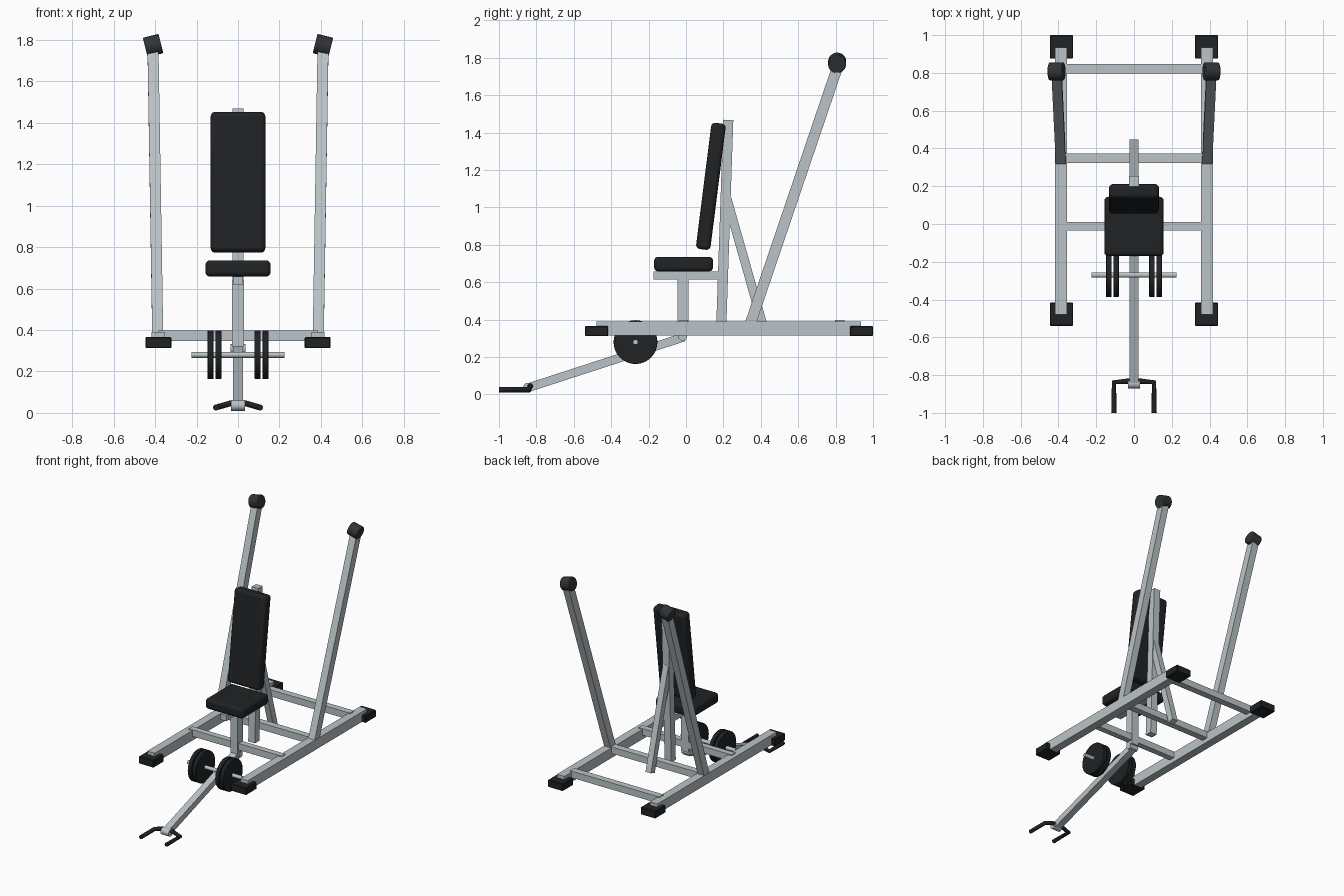
import bpy, bmesh, math
from mathutils import Vector, Matrix

if "Cube" in bpy.data.objects:
    bpy.data.objects.remove(bpy.data.objects["Cube"])


def material(name, rgb):
    m = bpy.data.materials.new(name)
    m.diffuse_color = (*rgb, 1)
    m.use_nodes = True
    m.node_tree.nodes["Principled BSDF"].inputs["Base Color"].default_value = m.diffuse_color
    return m


STEEL = material("steel", (0.50, 0.55, 0.57))
BLACK = material("black", (0.014, 0.016, 0.018))
DARK = material("dark_grip", (0.03, 0.033, 0.037))


def make(name, bm, mat, matrix, bevel=0.0, segs=1, smooth=False):
    me = bpy.data.meshes.new(name)
    bm.to_mesh(me)
    bm.free()
    me.materials.append(mat)
    ob = bpy.data.objects.new(name, me)
    ob.matrix_world = matrix
    bpy.context.collection.objects.link(ob)
    if bevel:
        b = ob.modifiers.new("bevel", 'BEVEL')
        b.width, b.segments = bevel, segs
    if smooth:
        bpy.context.view_layer.objects.active = ob
        ob.select_set(True)
        bpy.ops.object.shade_smooth_by_angle(angle=math.radians(35))
        ob.select_set(False)
    return ob


def box(name, c, size, mat, bevel=0.0, segs=1, tilt=0.0, smooth=False):
    bm = bmesh.new()
    bmesh.ops.create_cube(bm, size=1)
    bmesh.ops.scale(bm, vec=size, verts=bm.verts)
    m = Matrix.Translation(c) @ Matrix.Rotation(tilt, 4, 'X')
    return make(name, bm, mat, m, bevel, segs, smooth)


def beam(name, p, q, w, d, mat=STEEL):
    """Square tube from p to q, w wide across x and d deep."""
    p, q = Vector(p), Vector(q)
    z = (q - p).normalized()
    x = (Vector((1, 0, 0)) - z * z.x).normalized()
    y = z.cross(x)
    m = Matrix((x, y, z)).transposed().to_4x4()
    bm = bmesh.new()
    bmesh.ops.create_cube(bm, size=1)
    bmesh.ops.scale(bm, vec=(w, d, (q - p).length), verts=bm.verts)
    return make(name, bm, mat, Matrix.Translation((p + q) / 2) @ m)


def rod(name, c, axis, r, length, mat, bevel=0.0, n=32):
    bm = bmesh.new()
    bmesh.ops.create_cone(bm, cap_ends=True, segments=n, radius1=r, radius2=r, depth=length)
    rot = Vector(axis).to_track_quat('Z', 'Y').to_matrix().to_4x4()
    return make(name, bm, mat, Matrix.Translation(c) @ rot, bevel, 2, True)


# Base frame, uprights, feet and plates on both sides
for s, side in ((-1, "left"), (1, "right")):
    box(f"{side}_rail", (s * .386, .228, .353), (.062, 1.415, .075), STEEL)
    for y, end in ((-.478, "front"), (.938, "rear")):
        box(f"{side}_{end}_foot", (s * .384, y, .339), (.124, .124, .054), BLACK, .004)
    beam(f"{side}_upright", (s * .387, .334, .35), (s * .41, .808, 1.745), .053, .058)
    rod(f"{side}_upright_cap", (s * .41, .808, 1.773), (1, 0, -s * .25), .048, .078, DARK, .005)
    for x in (.095, .133):
        rod(f"{side}_weight_plate", (s * x, -.27, .28), (1, 0, 0), .117, .029, BLACK, .003, 48)

# Cross members
box("rear_crossbar", (0, .822, .372), (.74, .05, .05), STEEL)
box("middle_crossbar", (0, .348, .372), (.74, .05, .05), STEEL)
box("front_crossbar", (0, -.012, .372), (.77, .045, .05), STEEL)

# Seat and backrest frame
box("seat_post", (0, -.016, .48), (.06, .06, .32), STEEL)
box("seat_support", (0, -.002, .637), (.05, .345, .042), STEEL)
beam("back_post", (0, .187, .322), (0, .226, 1.468), .055, .054)
beam("back_brace", (0, .425, .322), (0, .218, 1.05), .045, .048)

# Pads
box("seat", (0, -.013, .697), (.314, .315, .078), BLACK, .022, 4, 0, True)
box("backrest", (0, .133, 1.113), (.264, .078, .68), BLACK, .022, 4, math.radians(-7.2), True)

# Lever arm with weight rod
beam("lever_arm", (0, -.01, .307), (0, -.845, .036), .05, .046)
rod("lever_pivot", (0, -.018, .31), (1, 0, 0), .023, .07, STEEL)
rod("weight_rod", (0, -.27, .28), (1, 0, 0), .014, .45, STEEL)
rod("lever_tip", (0, -.845, .036), (1, 0, 0), .026, .066, STEEL)

# Bent handle
cu = bpy.data.curves.new("handle", 'CURVE')
cu.dimensions = '3D'
cu.bevel_depth, cu.bevel_resolution, cu.use_fill_caps = .0145, 4, True
pts = [(-.106, -1, .026), (-.106, -.838, .026), (-.04, -.833, .045),
       (.04, -.833, .045), (.106, -.838, .026), (.106, -1, .026)]
sp = cu.splines.new('POLY')
sp.points.add(len(pts) - 1)
for pt, co in zip(sp.points, pts):
    pt.co = (*co, 1)
cu.materials.append(BLACK)
bpy.context.collection.objects.link(bpy.data.objects.new("handle", cu))
